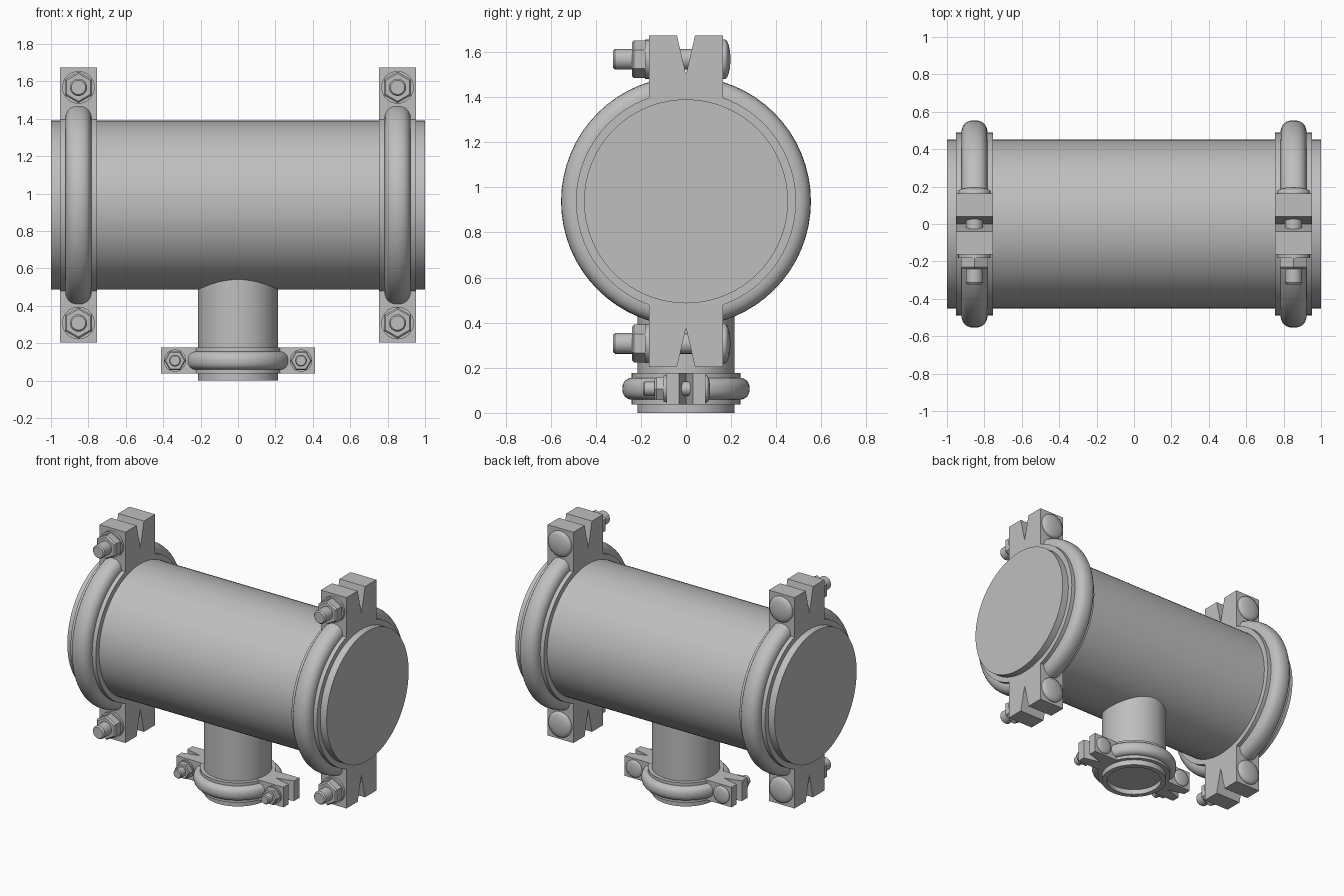
import bpy, bmesh
from math import sin, cos, pi, radians
from mathutils import Matrix, Vector

cube = bpy.data.objects.get("Cube")
if cube:
    bpy.data.objects.remove(cube, do_unlink=True)

steel = bpy.data.materials.new("grey_steel")
steel.use_nodes = True
GREY = (0.52, 0.52, 0.52, 1)
steel.diffuse_color = GREY
steel.node_tree.nodes["Principled BSDF"].inputs["Base Color"].default_value = GREY


def finish(name, bm, matrix):
    bmesh.ops.remove_doubles(bm, verts=bm.verts, dist=1e-5)
    bmesh.ops.recalc_face_normals(bm, faces=bm.faces)
    mesh = bpy.data.meshes.new(name)
    bm.to_mesh(mesh)
    bm.free()
    mesh.materials.append(steel)
    mesh.shade_smooth()
    mesh.set_sharp_from_angle(angle=radians(32))
    obj = bpy.data.objects.new(name, mesh)
    obj.matrix_world = matrix
    bpy.context.collection.objects.link(obj)
    return obj


def lathe(name, profile, matrix, steps=64, closed=False):
    """Revolve (radius, height) points about local z."""
    bm = bmesh.new()
    verts = [bm.verts.new((r, 0, h)) for r, h in profile]
    pairs = list(zip(verts, verts[1:]))
    if closed:
        pairs.append((verts[-1], verts[0]))
    edges = [bm.edges.new(p) for p in pairs]
    bmesh.ops.spin(bm, geom=verts + edges, cent=(0, 0, 0), axis=(0, 0, 1),
                   angle=2 * pi, steps=steps, use_merge=True)
    return finish(name, bm, matrix)


def ear(name, outline, half, matrix):
    """Extrude an xy outline symmetrically along local z."""
    bm = bmesh.new()
    face = bm.faces.new([bm.verts.new((x, y, -half)) for x, y in outline])
    out = bmesh.ops.extrude_face_region(bm, geom=[face])
    top = [v for v in out["geom"] if isinstance(v, bmesh.types.BMVert)]
    bmesh.ops.translate(bm, verts=top, vec=(0, 0, 2 * half))
    return finish(name, bm, matrix)


def bolt(name, matrix, depth, s, tail, dome):
    """Bolt along local z: nut on the +z side, domed head on the -z side."""
    lathe(name + "_shank", [(0, -depth), (0.046 * s, -depth), (0.046 * s, tail - 0.01 * s),
                            (0.038 * s, tail), (0, tail)], matrix, 24)
    w = depth + 0.018 * s
    n = w + 0.058 * s
    lathe(name + "_washer", [(0, depth), (0.087 * s, depth), (0.087 * s, w), (0, w)], matrix, 32)
    lathe(name + "_nut", [(0, w), (0.084 * s, w), (0.084 * s, n - 0.01 * s),
                          (0.074 * s, n), (0, n)], matrix, 6)
    r = 0.088 * s
    arc = [(r * cos(a * pi / 12), -depth - 0.008 * s - dome * sin(a * pi / 12)) for a in range(7)]
    lathe(name + "_head", [(0, -depth), (r, -depth)] + arc, matrix, 32)


def clamp(name, matrix, collar_r, ring_r, tube, half, ear_w, ear_in, ear_out,
          apex, gap, bolt_at, s, tail, dome):
    """Clamp around local z with ears on local +x and -x, bolts along local y."""
    c = half - 0.001
    lathe(name + "_collar", [(ear_in, -c), (collar_r, -c), (collar_r, c), (ear_in, c)],
          matrix, closed=True)

    def bulge(v):
        return abs(v) ** 0.85 * (1 if v > 0 else -1)
    section = [(ring_r + tube * bulge(cos(a * pi / 12)), tube * bulge(sin(a * pi / 12)))
               for a in range(24)]
    lathe(name + "_ring", section, matrix, closed=True)
    outline = [(ear_in, -ear_w), (ear_out, -ear_w), (ear_out, -gap), (apex, 0),
               (ear_out, gap), (ear_out, ear_w), (ear_in, ear_w)]
    for side, turn in (("a", 0), ("b", pi)):
        ear(f"{name}_ear_{side}", outline, half, matrix @ Matrix.Rotation(turn, 4, "Z"))
        x = bolt_at if turn == 0 else -bolt_at
        place = matrix @ Matrix.Translation((x, 0, 0)) @ Matrix.Rotation(pi / 2, 4, "X")
        bolt(f"{name}_bolt_{side}", place, ear_w, s, tail, dome)


# Main pipe, closed at both ends
R, MID = 0.452, 0.938
along_x = Matrix.Translation((0, 0, MID)) @ Matrix.Rotation(-pi / 2, 4, "Y")
lathe("main_pipe", [(0, -1), (R, -1), (R, 1), (0, 1)], along_x, 96)

# Branch pipe with a recessed mouth
lathe("branch_pipe", [(0, 0.035), (0.18, 0.035), (0.18, 0), (0.215, 0), (0.215, 0.7), (0, 0.7)],
      Matrix.Identity(4))

# Two large clamps on the main pipe
for label, x in (("left", 0.853), ("right", -0.853)):
    clamp(label + "_clamp", Matrix.Translation((x, 0, 0)) @ along_x,
          collar_r=0.488, ring_r=0.484, tube=0.07, half=0.099, ear_w=0.164, ear_in=0.4,
          ear_out=0.735, apex=0.561, gap=0.04, bolt_at=0.63, s=1, tail=0.324, dome=0.025)

# Small clamp on the branch
clamp("branch_clamp", Matrix.Translation((0, 0, 0.107)),
      collar_r=0.241, ring_r=0.233, tube=0.049, half=0.07, ear_w=0.087, ear_in=0.19,
      ear_out=0.412, apex=0.29, gap=0.03, bolt_at=0.337, s=0.68, tail=0.19, dome=0.014)
